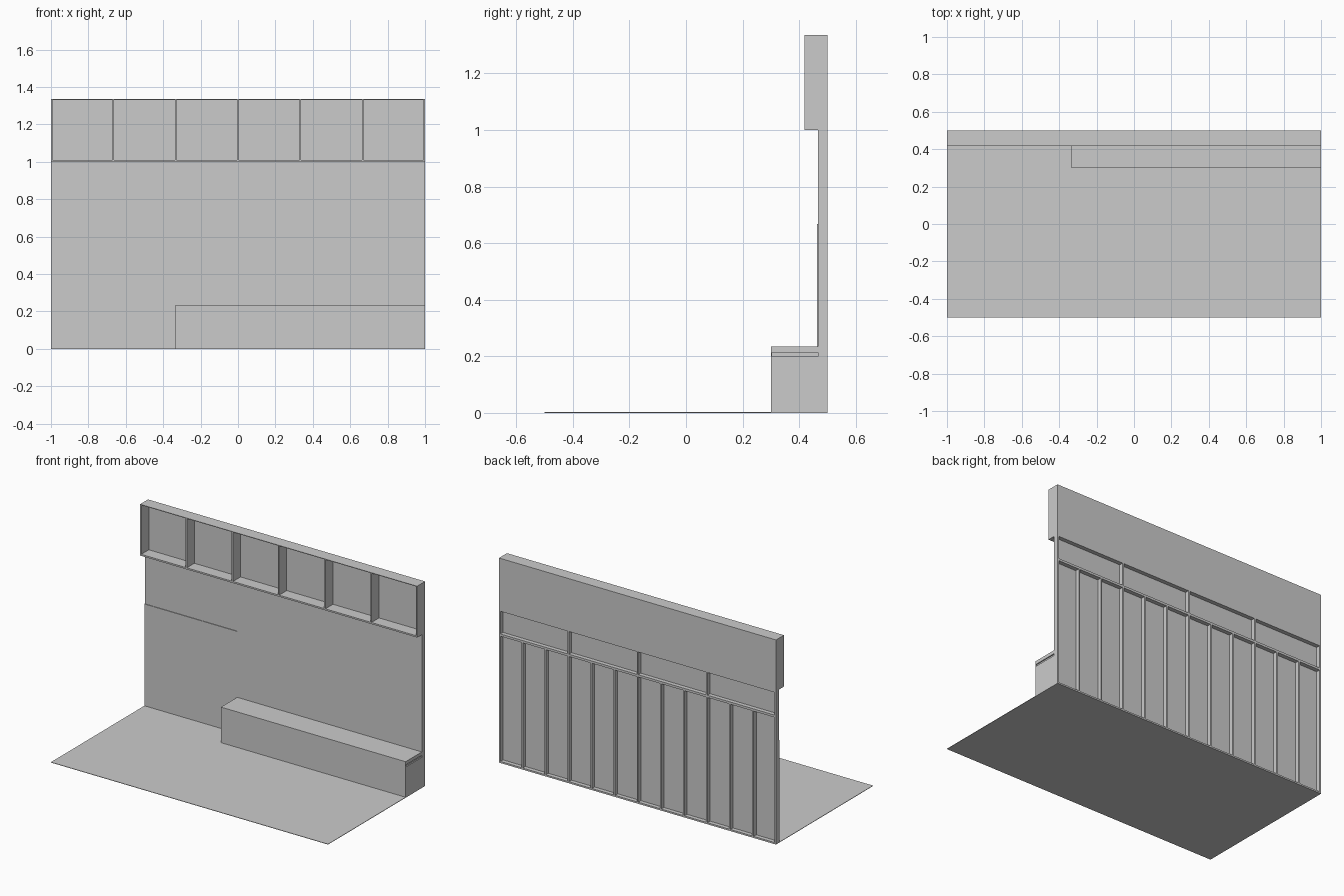
import bpy

if "Cube" in bpy.data.objects:
    bpy.data.objects.remove(bpy.data.objects["Cube"])


def box(name, x, y, z):
    """Axis-aligned box from (min, max) pairs."""
    bpy.ops.mesh.primitive_cube_add(size=1, location=[(a + b) / 2 for a, b in (x, y, z)])
    ob = bpy.context.object
    ob.name = name
    ob.scale = [b - a for a, b in (x, y, z)]
    bpy.ops.object.transform_apply(location=False, rotation=False, scale=True)
    return ob


def uprights(name, count, thick, y, z):
    """Evenly spaced uprights, the end ones flush with the wall ends."""
    for i in range(count + 1):
        c = -1 + 2 * i / count
        c = max(-1 + thick / 2, min(1 - thick / 2, c))
        box(f"{name}_{i}", (c - thick / 2, c + thick / 2), y, z)


FULL = (-1, 1)
T = 0.0104          # framing lumber thickness
FRAME = (0.473, 0.5)

# Floor sheet
box("floor", FULL, (-0.5, 0.5), (0, 0.003))

# Wall skin and raised lower-left panel
box("wall_skin", FULL, (0.467, 0.473), (0, 1.0))
box("wall_panel", (-1, -0.333), (0.463, 0.467), (0.003, 0.667))

# Rear framing: rails, close lower studs, wide upper studs
box("bottom_rail", FULL, FRAME, (0, T))
box("middle_rail", FULL, FRAME, (0.827, 0.842))
box("top_rail", FULL, FRAME, (0.99, 1.0))
uprights("lower_stud", 12, T, FRAME, (T, 0.827))
uprights("upper_stud", 4, T, FRAME, (0.842, 0.99))

# Header box, open at the front, six bays
HEAD = (0.418, 0.496)
box("header_back", FULL, (0.496, 0.5), (1.0, 1.335))
box("header_bottom", FULL, HEAD, (1.0, 1.0 + T))
box("header_top", FULL, HEAD, (1.331, 1.335))
uprights("header_divider", 6, 0.009, HEAD, (1.0 + T, 1.331))

# Bench: body, front lip, recessed layer and seat slab
box("bench_body", (-0.333, 1), (0.304, 0.467), (0.003, 0.2))
box("bench_front", (-0.333, 1), (0.3, 0.304), (0.003, 0.213))
box("bench_spacer", (-0.326, 0.993), (0.304, 0.467), (0.2, 0.213))
box("bench_seat", (-0.333, 1), (0.3, 0.467), (0.213, 0.235))
